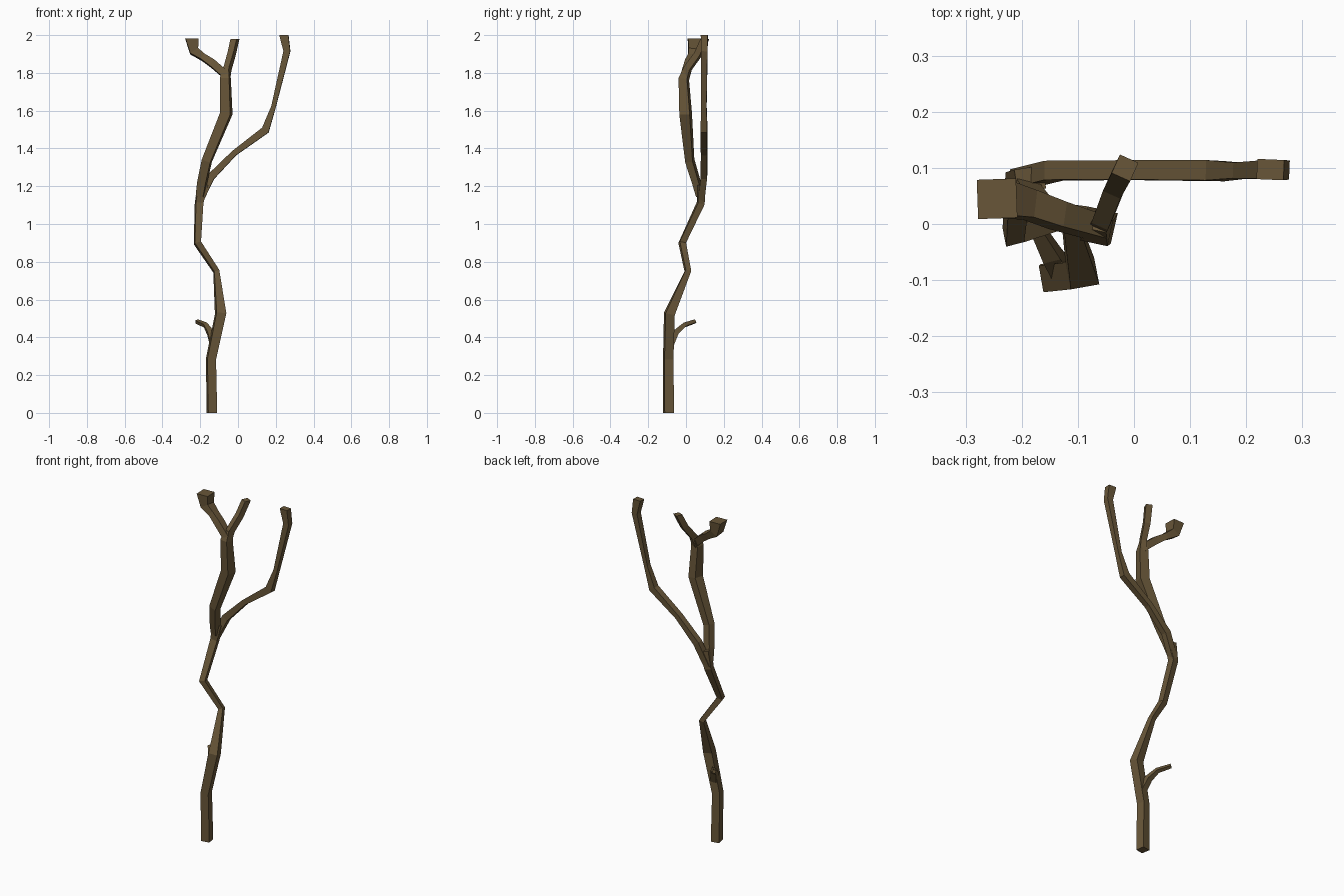
import bpy, bmesh, math
from mathutils import Vector, Matrix

bark = bpy.data.materials.new("brown_bark")
bark.diffuse_color = (0.138, 0.093, 0.040, 1)


def limb(name, pts, spin=10, start=None, end=None):
    """Loft a square section along (x, y, z, width, depth) points with a carried frame."""
    bm = bmesh.new()
    P = [Vector(p[:3]) for p in pts]
    n = len(P)
    tangents = []
    for i in range(n):
        a = (P[i] - P[i - 1]).normalized() if i else Vector()
        b = (P[i + 1] - P[i]).normalized() if i < n - 1 else Vector()
        tangents.append((a + b).normalized())
    if start:
        tangents[0] = Vector(start)
    if end:
        tangents[-1] = Vector(end)
    side = Matrix.Rotation(math.radians(spin), 3, 'Z') @ Vector((1, 0, 0))
    up = Vector((0, 0, 1))
    rings = []
    for p, c, t in zip(pts, P, tangents):
        side = up.rotation_difference(t) @ side
        side = (side - t * side.dot(t)).normalized()
        up = t
        other = t.cross(side)
        rings.append([bm.verts.new(c + side * sx * p[3] / 2 + other * sy * p[4] / 2)
                      for sx, sy in ((-1, -1), (1, -1), (1, 1), (-1, 1))])
    for r, s in zip(rings, rings[1:]):
        for i in range(4):
            j = (i + 1) % 4
            bm.faces.new((r[i], r[j], s[j], s[i]))
    bm.faces.new(rings[0][::-1])
    bm.faces.new(rings[-1])
    bmesh.ops.recalc_face_normals(bm, faces=bm.faces[:])
    me = bpy.data.meshes.new(name)
    bm.to_mesh(me)
    bm.free()
    me.materials.append(bark)
    ob = bpy.data.objects.new(name, me)
    bpy.context.collection.objects.link(ob)
    return ob


UP = (0, 0, 1)

# Crooked main stem from the ground to the first fork
limb("trunk", [
    (-0.138, -0.092, 0.00, .048, .050), (-0.143, -0.094, 0.285, .046, .048),
    (-0.092, -0.088, 0.525, .052, .050), (-0.115, 0.010, 0.75, .028, .030),
    (-0.215, -0.020, 0.90, .034, .034), (-0.206, 0.078, 1.11, .040, .036),
    (-0.185, 0.080, 1.21, .052, .042)], start=UP)

# Long branch sweeping to the right
limb("right_branch", [
    (-0.204, 0.080, 1.12, .036, .034), (-0.143, 0.095, 1.25, .040, .034),
    (-0.020, 0.096, 1.375, .030, .034), (0.145, 0.095, 1.497, .042, .036),
    (0.188, 0.095, 1.62, .024, .028), (0.259, 0.097, 1.915, .036, .034),
    (0.243, 0.097, 2.00, .048, .036)], spin=0, end=UP)

# Middle branch leading to the upper fork
limb("middle_branch", [
    (-0.200, 0.075, 1.15, .040, .036), (-0.190, 0.055, 1.22, .046, .036),
    (-0.165, 0.020, 1.335, .048, .040), (-0.062, -0.002, 1.585, .056, .056),
    (-0.067, -0.012, 1.77, .050, .046), (-0.062, 0.004, 1.82, .032, .034)],
    spin=-15)

# Upper fork: thin right prong and left prong with a blocky end
limb("upper_right_prong", [
    (-0.066, -0.008, 1.77, .036, .040), (-0.055, 0.010, 1.825, .032, .036),
    (-0.034, 0.065, 1.90, .034, .034), (-0.016, 0.100, 1.98, .036, .036)],
    spin=-25, end=UP)
limb("upper_left_prong", [
    (-0.060, -0.008, 1.785, .040, .040), (-0.135, 0.015, 1.85, .040, .046),
    (-0.185, 0.034, 1.883, .034, .050), (-0.232, 0.043, 1.915, .050, .060),
    (-0.244, 0.045, 1.982, .070, .070)], spin=0, end=UP)

# Small twig low on the trunk
limb("twig", [
    (-0.128, -0.085, 0.36, .036, .036), (-0.147, -0.055, 0.425, .032, .030),
    (-0.172, -0.010, 0.465, .022, .022), (-0.218, 0.047, 0.484, .018, .018)])
